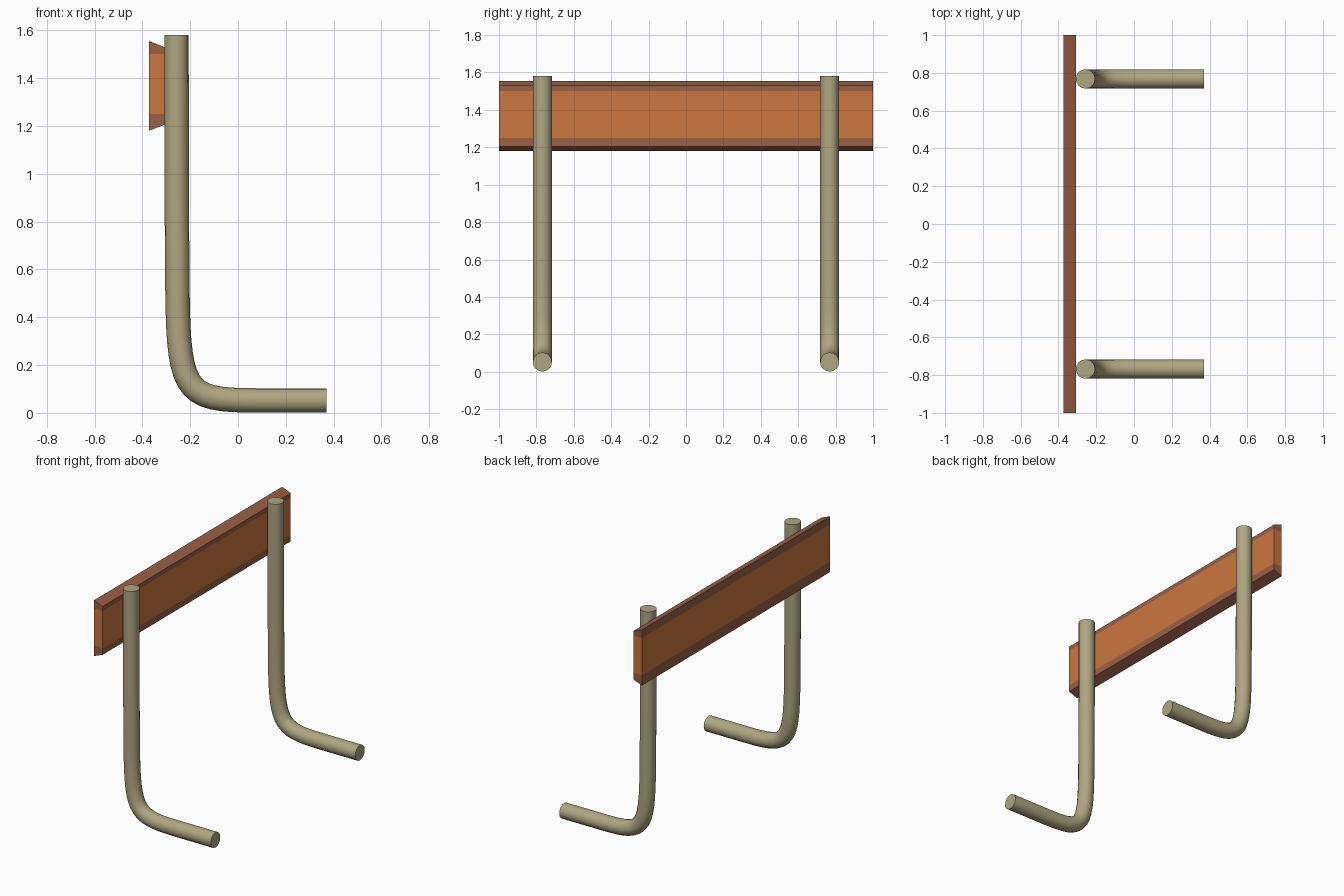
import bpy, bmesh, math

if "Cube" in bpy.data.objects:
    bpy.data.objects.remove(bpy.data.objects["Cube"])

def material(name, rgb):
    m = bpy.data.materials.new(name)
    m.diffuse_color = (*rgb, 1)
    m.use_nodes = True
    m.node_tree.nodes["Principled BSDF"].inputs["Base Color"].default_value = m.diffuse_color
    return m

orange = material("orange_paint", (0.60, 0.18, 0.05))
brown = material("brown_paint", (0.32, 0.115, 0.06))
tan = material("tan_metal", (0.43, 0.38, 0.22))

# Crossbar: bevelled board with painted bands along top and bottom
XB, XF = -0.372, -0.308
levels = [(1.18, 1.205), (1.25, 1.25), (1.50, 1.50), (1.555, 1.53)]  # z at back, z at front
bm = bmesh.new()
rings = []
for y in (-1, 1):
    rings.append([(bm.verts.new((XB, y, zb)), bm.verts.new((XF, y, zf))) for zb, zf in levels])
a, b = rings
for i in range(3):
    mat = 0 if i == 1 else 1
    for quad in ((a[i][0], a[i][1], a[i+1][1], a[i+1][0]),
                 (b[i][0], b[i][1], b[i+1][1], b[i+1][0]),
                 (a[i][0], b[i][0], b[i+1][0], a[i+1][0]),
                 (a[i][1], b[i][1], b[i+1][1], a[i+1][1])):
        bm.faces.new(quad).material_index = mat
for i in (0, 3):
    bm.faces.new((a[i][0], a[i][1], b[i][1], b[i][0])).material_index = 1
bmesh.ops.recalc_face_normals(bm, faces=bm.faces)
mesh = bpy.data.meshes.new("crossbar")
bm.to_mesh(mesh)
bm.free()
mesh.materials.append(orange)
mesh.materials.append(brown)
bpy.context.collection.objects.link(bpy.data.objects.new("crossbar", mesh))

# Legs: one bent tube each, upright running into the foot
R, X, Z = 0.051, -0.257, 0.052
# (point, left handle, right handle) in the xz plane
path = [((X, 1.58), (X, 1.7), (X, 1.3)),
        ((X + .003, 0.62), (X, 0.9), (X + .005, 0.08)),
        ((0.08, Z), (-0.24, Z + .001), (0.15, Z)),
        ((0.37, Z), (0.30, Z), (0.45, Z))]

def leg(name, y):
    cu = bpy.data.curves.new(name, 'CURVE')
    cu.dimensions = '3D'
    cu.bevel_depth = R
    cu.bevel_resolution = 6
    cu.resolution_u = 16
    cu.use_fill_caps = True
    sp = cu.splines.new('BEZIER')
    sp.bezier_points.add(len(path) - 1)
    for p, (co, hl, hr) in zip(sp.bezier_points, path):
        p.handle_left_type = p.handle_right_type = 'FREE'
        p.co = (co[0], y, co[1])
        p.handle_left = (hl[0], y, hl[1])
        p.handle_right = (hr[0], y, hr[1])
    cu.materials.append(tan)
    ob = bpy.data.objects.new(name, cu)
    bpy.context.collection.objects.link(ob)
    bpy.ops.object.select_all(action='DESELECT')
    ob.select_set(True)
    bpy.context.view_layer.objects.active = ob
    bpy.ops.object.convert(target='MESH')
    ob = bpy.context.object
    # weld the end caps to the tube
    bm = bmesh.new()
    bm.from_mesh(ob.data)
    bmesh.ops.remove_doubles(bm, verts=bm.verts, dist=0.0001)
    bmesh.ops.recalc_face_normals(bm, faces=bm.faces)
    bm.to_mesh(ob.data)
    bm.free()
    bpy.ops.object.shade_smooth_by_angle(angle=math.radians(40))

leg("near_leg", -0.768)
leg("far_leg", 0.768)
